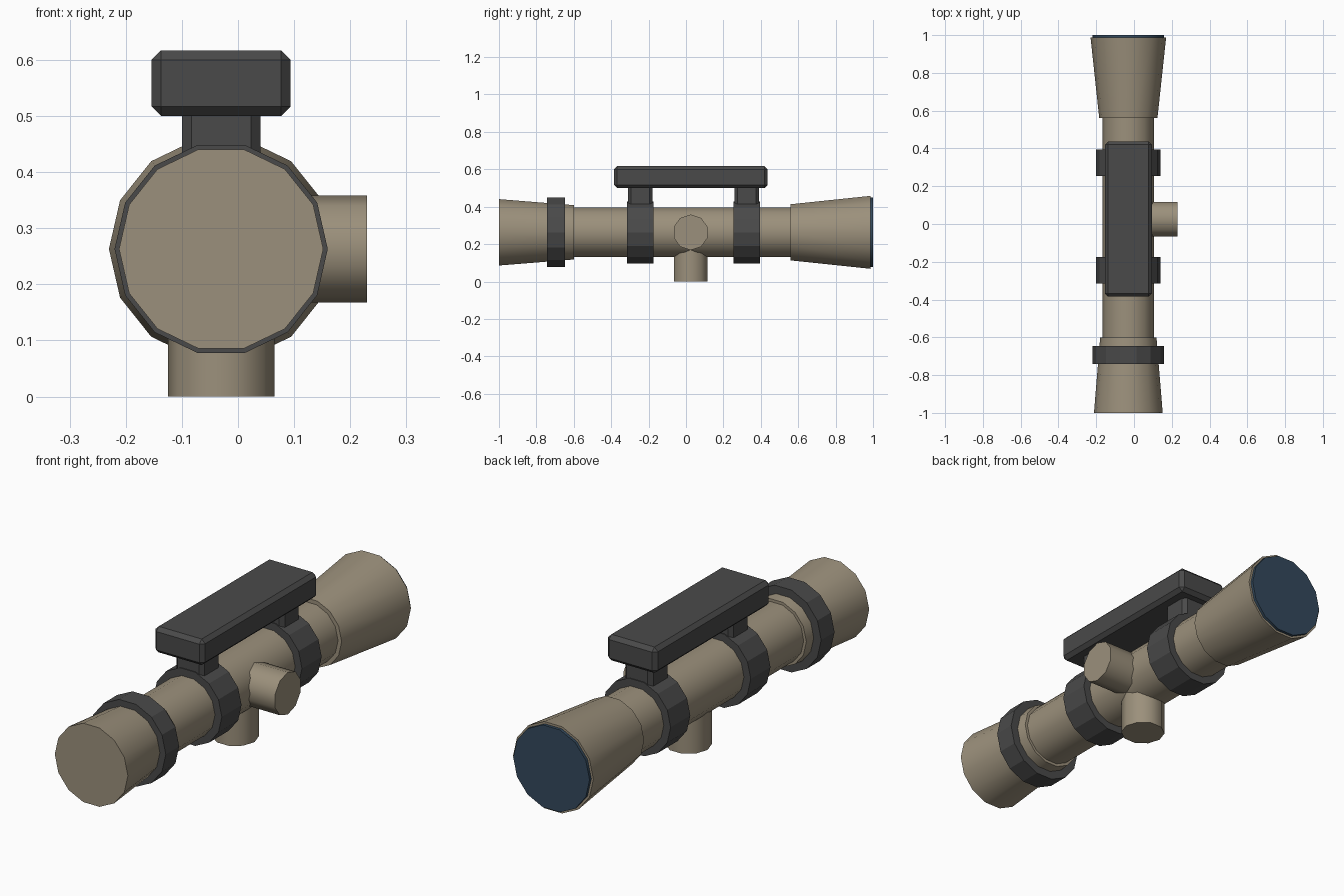
import bpy, bmesh, math
from mathutils import Vector

if "Cube" in bpy.data.objects:
    bpy.data.objects.remove(bpy.data.objects["Cube"])

CX, CZ = -0.03, 0.263   # optical axis of the scope


def material(name, rgb):
    m = bpy.data.materials.new(name)
    m.diffuse_color = (*rgb, 1)
    m.use_nodes = True
    m.node_tree.nodes["Principled BSDF"].inputs["Base Color"].default_value = m.diffuse_color
    return m


TAN = material("tan", (0.33, 0.28, 0.20))
DARK = material("dark grey", (0.068, 0.068, 0.068))
BLUE = material("lens blue", (0.033, 0.066, 0.107))


def add_object(name, bm, mat, smooth):
    bmesh.ops.recalc_face_normals(bm, faces=bm.faces)
    me = bpy.data.meshes.new(name)
    bm.to_mesh(me)
    bm.free()
    ob = bpy.data.objects.new(name, me)
    bpy.context.collection.objects.link(ob)
    me.materials.append(mat)
    if smooth:
        bpy.ops.object.select_all(action='DESELECT')
        ob.select_set(True)
        bpy.context.view_layer.objects.active = ob
        bpy.ops.object.shade_smooth_by_angle(angle=math.radians(40))
    return ob


def tube(name, start, end, r1, r2, sides, u, mat, smooth=True):
    """Capped frustum from start to end, first corner pointing along u."""
    start, end, u = Vector(start), Vector(end), Vector(u)
    v = (end - start).normalized().cross(u)
    bm = bmesh.new()
    rings = []
    for c, r in ((start, r1), (end, r2)):
        angles = [2 * math.pi * i / sides for i in range(sides)]
        rings.append([bm.verts.new(c + r * (math.cos(a) * u + math.sin(a) * v)) for a in angles])
    for i in range(sides):
        j = (i + 1) % sides
        bm.faces.new((rings[0][i], rings[0][j], rings[1][j], rings[1][i]))
    for ring in rings:
        bm.faces.new(ring)
    return add_object(name, bm, mat, smooth)


def barrel(name, y1, y2, r1, r2, mat, smooth=True):
    return tube(name, (CX, y1, CZ), (CX, y2, CZ), r1, r2, 14, (1, 0, 0), mat, smooth)


def box(name, lo, hi, bevel, vertical_only=False):
    bm = bmesh.new()
    bmesh.ops.create_cube(bm, size=1)
    for v in bm.verts:
        v.co = Vector([lo[i] if v.co[i] < 0 else hi[i] for i in range(3)])
    edges = [e for e in bm.edges
             if not vertical_only or abs(e.verts[0].co.z - e.verts[1].co.z) > 0.01]
    bmesh.ops.bevel(bm, geom=edges, offset=bevel, segments=1, affect='EDGES')
    return add_object(name, bm, DARK, False)


# Scope body
barrel("main_tube", -0.62, 0.58, 0.136, 0.136, TAN)
barrel("eyepiece", -1.0, -0.60, 0.182, 0.149, TAN)
barrel("objective_bell", 0.56, 0.987, 0.154, 0.2, TAN)
barrel("front_lens", 0.975, 1.0, 0.19, 0.19, BLUE)
barrel("focus_ring", -0.742, -0.647, 0.19, 0.19, DARK, False)

# Mount rings with posts up to the rail
for label, y in (("front", -0.245), ("rear", 0.325)):
    barrel(label + "_mount_ring", y - 0.07, y + 0.07, 0.17, 0.17, DARK, False)
    box(label + "_mount_post", (CX - 0.07, y - 0.066, CZ + 0.1),
        (CX + 0.07, y + 0.066, 0.51), 0.017, True)
box("mounting_rail", (-0.154, -0.385, 0.5), (0.094, 0.437, 0.617), 0.017)

# Adjustment knobs
tube("side_knob", (0.0, 0.025, CZ), (0.23, 0.025, CZ), 0.095, 0.095, 10, (0, 0, 1), TAN)
tube("bottom_knob", (CX, 0.025, 0.22), (CX, 0.025, 0.0), 0.095, 0.095, 10, (1, 0, 0), TAN)
